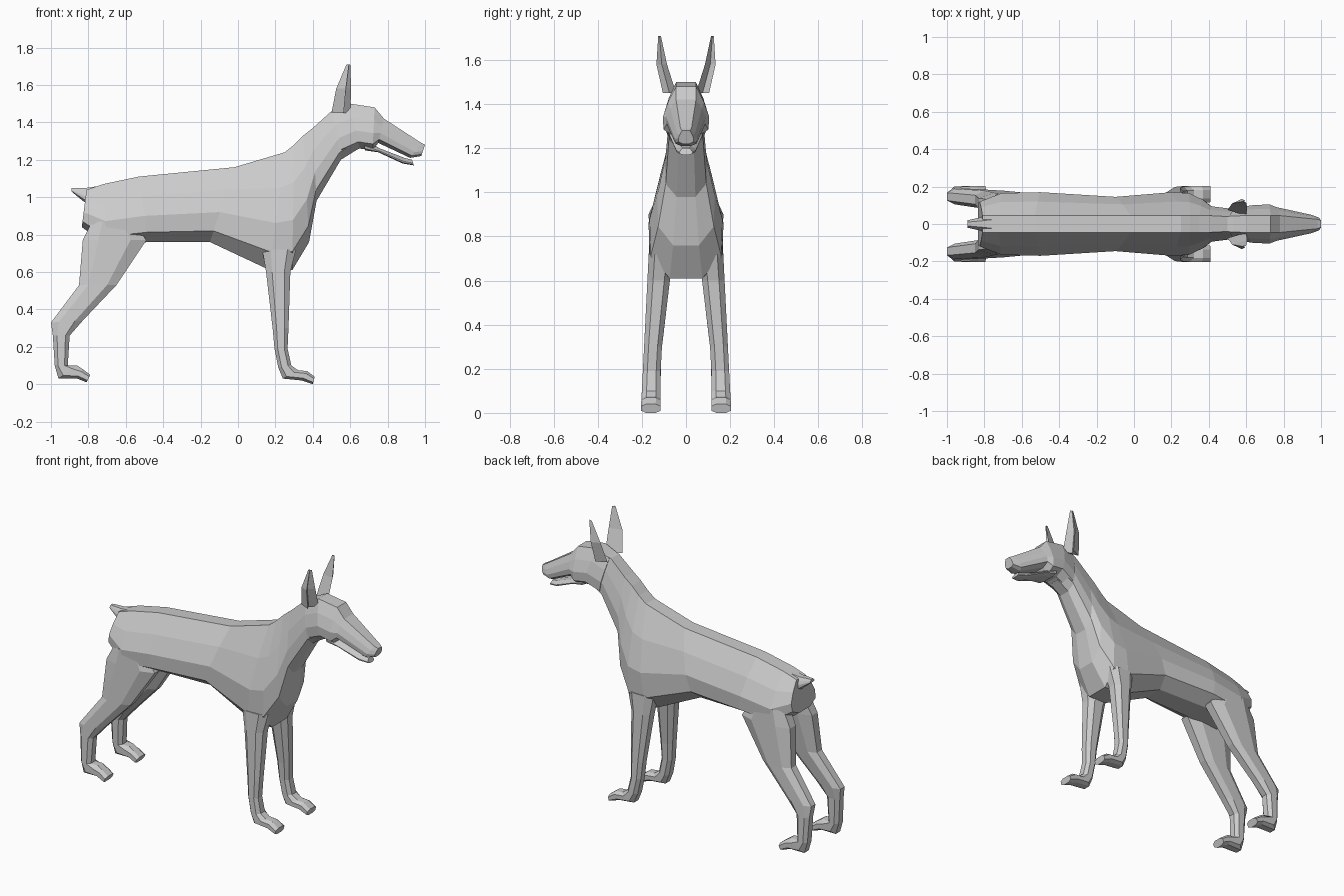
import bpy
from mathutils import Vector

default_cube = bpy.data.objects.get("Cube")
if default_cube:
    bpy.data.objects.remove(default_cube, do_unlink=True)


def loft(name, rings, mirrored=False):
    """Skin a list of equal-sized point rings and cap both ends."""
    count = len(rings[0])
    verts = [point for ring in rings for point in ring]
    faces = [tuple(range(count)), tuple(range(len(verts) - count, len(verts)))]
    for row in range(len(rings) - 1):
        start, following = row * count, (row + 1) * count
        for i in range(count):
            j = (i + 1) % count
            faces.append((start + i, start + j, following + j, following + i))
    mesh = bpy.data.meshes.new(name)
    mesh.from_pydata(verts, [], faces)
    obj = bpy.data.objects.new(name, mesh)
    bpy.context.collection.objects.link(obj)
    bpy.context.view_layer.objects.active = obj
    # Make the normals face outward
    bpy.ops.object.select_all(action="DESELECT")
    obj.select_set(True)
    bpy.ops.object.mode_set(mode="EDIT")
    bpy.ops.mesh.select_all(action="SELECT")
    bpy.ops.mesh.normals_make_consistent(inside=False)
    bpy.ops.object.mode_set(mode="OBJECT")
    if mirrored:
        modifier = obj.modifiers.new("Mirror", "MIRROR")
        modifier.use_axis = (False, True, False)
        modifier.use_mirror_merge = False


def torso_ring(top_x, top_z, bottom_x, bottom_z, width):
    """Symmetric section: flat ridge, sloping shoulder, full flank, narrow belly."""
    top = Vector((top_x, 0, top_z))
    bottom = Vector((bottom_x, 0, bottom_z))
    ridge = min(.045, width / 2)
    shoulder = ridge + (width - ridge) * .6
    outline = [(0, ridge), (.3, shoulder), (.6, width), (.85, width * .97), (1, width * .45)]
    half = [top.lerp(bottom, level) + Vector((0, y, 0)) for level, y in outline]
    return half + [Vector((p.x, -p.y, p.z)) for p in reversed(half)]


def leg_ring(back_x, back_z, front_x, front_z):
    """Chamfered section; the leg splays outward and slims toward the ground."""
    back = Vector((back_x, 0, back_z))
    front = Vector((front_x, 0, front_z))
    height = (back_z + front_z) / 2
    outer = .205 - height * .05
    inner = .115 - max(0, height - .25) * .12
    cut = (outer - inner) / 4
    edge = [(0, outer - cut), (.25, outer), (.75, outer), (1, outer - cut)]
    outline = edge + [(level, inner + outer - y) for level, y in reversed(edge)]
    return [back.lerp(front, level) + Vector((0, y, 0)) for level, y in outline]


def ear_ring(x, y, z, size):
    """Four-sided section with a hollow between the outer and inner rims."""
    back = Vector((x - size, y, z))
    outer_rim = Vector((x + size * .3, y + size * .6, z))
    hollow = Vector((x, y, z))
    inner_rim = Vector((x + size, y - size * .6, z))
    return [back, outer_rim, hollow, inner_rim]


# Rump, barrel, deep chest and neck in one continuous skin
loft("body_and_neck", [
    torso_ring(-.81, 1.04, -.835, .84, .12),
    torso_ring(-.72, 1.07, -.7, .74, .165),
    torso_ring(-.53, 1.11, -.48, .76, .17),
    torso_ring(-.02, 1.16, -.15, .76, .145),
    torso_ring(.25, 1.24, .17, .61, .17),
    torso_ring(.3, 1.28, .29, .61, .165),
    torso_ring(.35, 1.33, .38, .76, .13),
    torso_ring(.4, 1.37, .42, .98, .095),
    torso_ring(.5, 1.46, .55, 1.2, .08),
    torso_ring(.57, 1.48, .63, 1.25, .08),
])

# Skull, brow and upper muzzle
loft("head", [
    torso_ring(.51, 1.46, .56, 1.22, .085),
    torso_ring(.6, 1.5, .65, 1.26, .1),
    torso_ring(.73, 1.48, .72, 1.25, .105),
    torso_ring(.78, 1.42, .75, 1.29, .09),
    torso_ring(.98, 1.29, .92, 1.21, .05),
    torso_ring(1, 1.28, .98, 1.22, .035),
])

# Lower jaw, slightly open
loft("lower_jaw", [
    torso_ring(.67, 1.31, .68, 1.25, .08),
    torso_ring(.76, 1.26, .75, 1.24, .07),
    torso_ring(.89, 1.21, .88, 1.18, .045),
    torso_ring(.93, 1.2, .94, 1.17, .03),
])

# Short docked tail
loft("tail", [
    torso_ring(-.74, 1.06, -.78, .95, .05),
    torso_ring(-.81, 1.05, -.83, .98, .035),
    torso_ring(-.89, 1.05, -.89, 1.03, .02),
])

# Upright ears, hollow toward the front
loft("ears", [
    ear_ring(.55, .075, 1.45, .05),
    ear_ring(.565, .11, 1.58, .04),
    ear_ring(.59, .12, 1.71, .01),
], mirrored=True)

# Front legs, turning forward into the paws
loft("front_legs", [
    leg_ring(.13, .72, .31, .72),
    leg_ring(.15, .6, .28, .6),
    leg_ring(.185, .3, .27, .3),
    leg_ring(.195, .19, .265, .19),
    leg_ring(.215, .09, .285, .1),
    leg_ring(.24, .03, .32, .075),
    leg_ring(.34, .02, .37, .07),
    leg_ring(.4, 0, .41, .04),
], mirrored=True)

# Hind legs with thigh, hock and paw
loft("hind_legs", [
    leg_ring(-.78, .87, -.56, .87),
    leg_ring(-.83, .77, -.49, .77),
    leg_ring(-.85, .53, -.65, .53),
    leg_ring(-1, .33, -.83, .34),
    leg_ring(-.99, .26, -.9, .26),
    leg_ring(-.98, .1, -.91, .1),
    leg_ring(-.96, .03, -.86, .1),
    leg_ring(-.86, .03, -.83, .08),
    leg_ring(-.81, .01, -.79, .05),
], mirrored=True)
